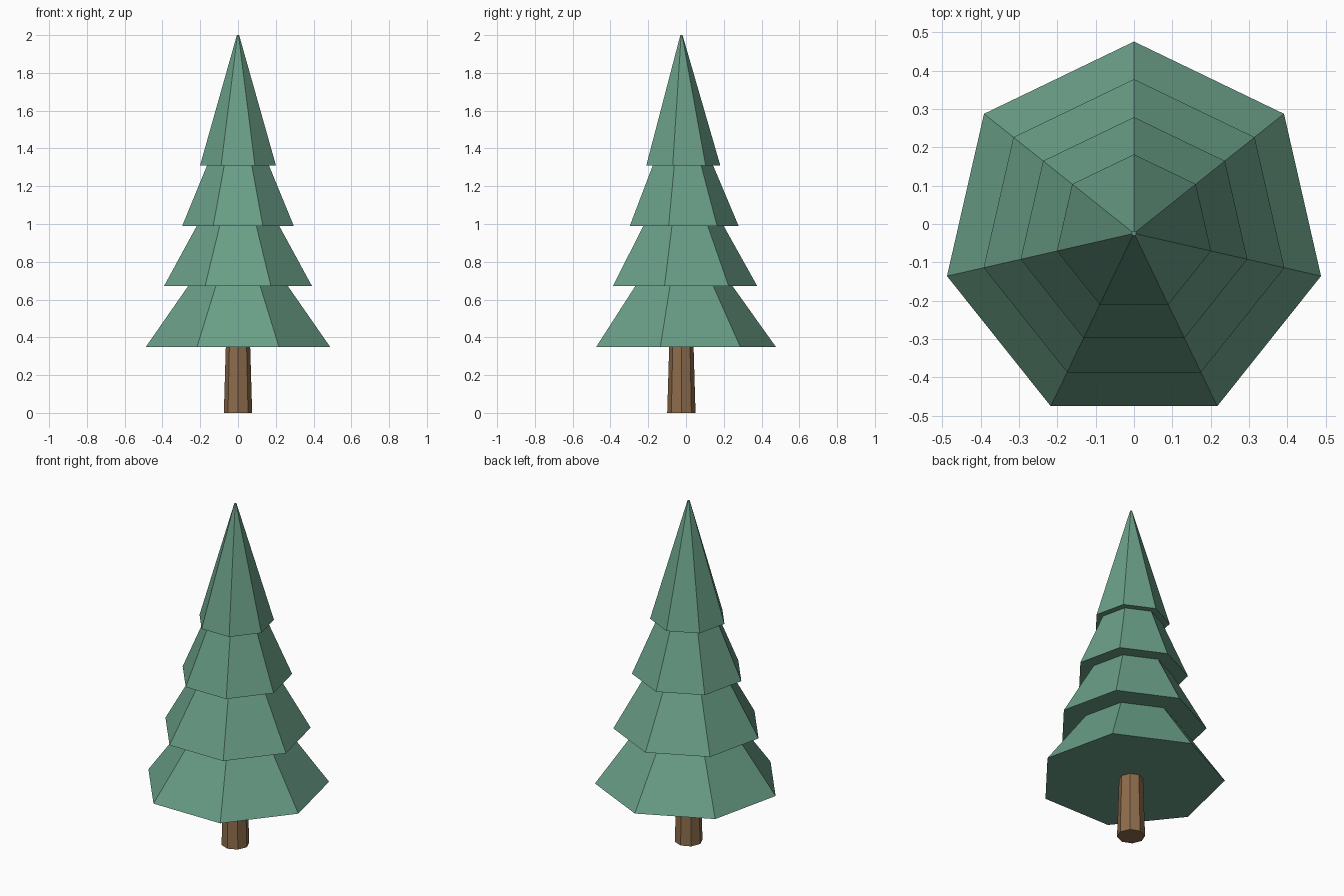
import bpy
import bmesh
import math

if "Cube" in bpy.data.objects:
    bpy.data.objects.remove(bpy.data.objects["Cube"])

CENTRE_Y = -0.0245


def material(name, rgb):
    m = bpy.data.materials.new(name)
    m.diffuse_color = (*rgb, 1.0)
    m.use_nodes = True
    m.node_tree.nodes["Principled BSDF"].inputs["Base Color"].default_value = m.diffuse_color
    return m


def frustum(name, sides, r_low, r_high, z_low, z_high, mat):
    """Closed tapered prism with one corner pointing to +y."""
    bm = bmesh.new()
    rings = []
    for r, z in ((r_low, z_low), (r_high, z_high)):
        ring = []
        for i in range(sides):
            a = math.pi / 2 + math.tau * i / sides
            ring.append(bm.verts.new((r * math.cos(a), r * math.sin(a), z)))
        rings.append(ring)
    low, high = rings
    for i in range(sides):
        j = (i + 1) % sides
        bm.faces.new((low[i], low[j], high[j], high[i]))
    bm.faces.new(low[::-1])
    bm.faces.new(high)
    mesh = bpy.data.meshes.new(name)
    bm.to_mesh(mesh)
    bm.free()
    mesh.materials.append(mat)
    obj = bpy.data.objects.new(name, mesh)
    obj.location.y = CENTRE_Y
    bpy.context.collection.objects.link(obj)
    return obj


green = material("needle green", (0.142, 0.342, 0.242))
brown = material("bark brown", (0.270, 0.150, 0.072))

# Trunk: tapered octagon, ending just inside the lowest tier
frustum("trunk", 8, 0.075, 0.064, 0.0, 0.37, brown)

# Foliage: stacked heptagonal tiers, each top tucked into the tier above
tiers = [
    ("lowest_foliage", 0.500, 0.236, 0.350, 0.72),
    ("lower_foliage", 0.402, 0.196, 0.671, 1.04),
    ("upper_foliage", 0.303, 0.147, 0.990, 1.36),
    ("top_foliage", 0.206, 0.006, 1.310, 2.00),
]
for name, r_low, r_high, z_low, z_high in tiers:
    frustum(name, 7, r_low, r_high, z_low, z_high, green)
